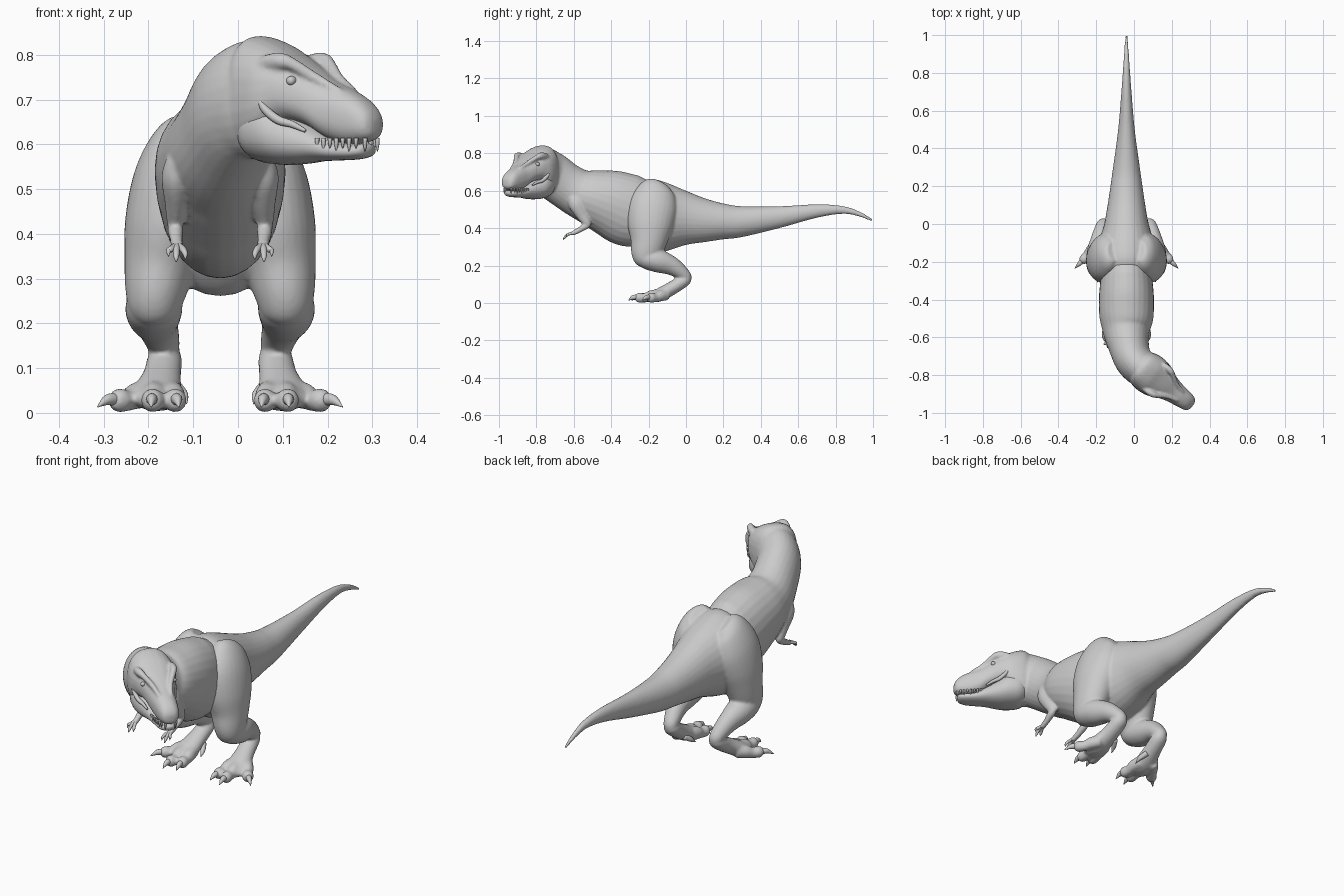
import bpy, bmesh, math
from mathutils import Vector

CX = -0.04                     # body centre line
UP, XA = Vector((0, 0, 1)), Vector((1, 0, 0))


def spline(pts, steps):
    """Catmull-Rom through tuples of any length."""
    pts = [Vector(p) for p in pts]
    out = []
    for i in range(len(pts) - 1):
        a, b, c, d = pts[max(i - 1, 0)], pts[i], pts[i + 1], pts[min(i + 2, len(pts) - 1)]
        for k in range(steps):
            t = k / steps
            out.append(0.5 * (2 * b + (c - a) * t + (2 * a - 5 * b + 4 * c - d) * t * t
                              + (3 * b - a - 3 * c + d) * t ** 3))
    return out + [pts[-1]]


def loft(bm, sections, steps=5, n=28, power=2.0, side=None, level=False):
    """Skin rings (x, y, z, half width, half height) along a smooth path."""
    rows = spline(sections, steps)
    ctr = [Vector(r[:3]) for r in rows]
    rings = []
    for i, r in enumerate(rows):
        t = ctr[min(i + 1, len(ctr) - 1)] - ctr[max(i - 1, 0)]
        if level:
            t.z = 0
        t.normalize()
        s = (side - t * side.dot(t)).normalized() if side else t.cross(UP).normalized()
        u = s.cross(t)
        w, h = max(r[3], 0.001), max(r[4], 0.001)
        ring = []
        for k in range(n):
            a = 2 * math.pi * k / n
            c, q = math.cos(a), math.sin(a)
            e = 2 / power
            ring.append(bm.verts.new(ctr[i] + s * math.copysign(abs(c) ** e, c) * w
                                     + u * math.copysign(abs(q) ** e, q) * h))
        rings.append(ring)
    faces = [bm.faces.new(rings[0]), bm.faces.new(rings[-1])]
    for a, b in zip(rings, rings[1:]):
        for k in range(n):
            faces.append(bm.faces.new((a[k], a[(k + 1) % n], b[(k + 1) % n], b[k])))
    bmesh.ops.recalc_face_normals(bm, faces=faces)


def part(name, bm, voxel=0, smooth=4):
    me = bpy.data.meshes.new(name)
    bm.to_mesh(me)
    bm.free()
    me.polygons.foreach_set("use_smooth", [True] * len(me.polygons))
    ob = bpy.data.objects.new(name, me)
    bpy.context.collection.objects.link(ob)
    if voxel:
        m = ob.modifiers.new("blend", 'REMESH')
        m.mode, m.voxel_size, m.use_smooth_shade = 'VOXEL', voxel, True
        m = ob.modifiers.new("soften", 'SMOOTH')
        m.factor, m.iterations = 0.5, smooth
    return ob


def level_rows(rows):
    """(y, top, bottom, half width) -> loft sections on the centre line."""
    return [(CX, y, (t + b) / 2, w, (t - b) / 2) for y, t, b, w in rows]


def head(s, lat, z):
    """Head space: s forward, lat to the animal's left, turned to one side."""
    return (0.14 + 0.8 * s + 0.6 * lat, -0.835 - 0.6 * s + 0.8 * lat, z)


def head_rows(rows):
    return [head(s, 0, (t + b) / 2) + (w, (t - b) / 2) for s, t, b, w in rows]


def mir(m, rows):
    return [(CX + m * r[0],) + tuple(r[1:]) for r in rows]


# Hindquarters: pelvis, tail and legs blended together
bm = bmesh.new()
loft(bm, level_rows([
    (-0.275, 0.61, 0.36, 0.10), (-0.25, 0.645, 0.31, 0.135), (-0.19, 0.664, 0.262, 0.155),
    (-0.11, 0.645, 0.275, 0.15), (0, 0.60, 0.31, 0.118), (0.1, 0.56, 0.325, 0.10),
    (0.2, 0.532, 0.34, 0.085), (0.3, 0.517, 0.352, 0.071), (0.5, 0.517, 0.40, 0.044),
    (0.7, 0.527, 0.455, 0.027), (0.84, 0.518, 0.476, 0.017), (0.93, 0.488, 0.46, 0.011),
    (1.0, 0.447, 0.432, 0.006)]), level=True)
for m in (-1, 1):
    # thigh
    loft(bm, mir(m, [
        (0.07, -0.14, 0.635, 0.035, 0.06), (0.088, -0.155, 0.60, 0.065, 0.10),
        (0.108, -0.175, 0.52, 0.086, 0.128), (0.12, -0.19, 0.42, 0.093, 0.124),
        (0.135, -0.20, 0.33, 0.08, 0.098), (0.145, -0.215, 0.26, 0.066, 0.08),
        (0.147, -0.222, 0.215, 0.05, 0.055), (0.147, -0.222, 0.195, 0.02, 0.02)]), side=XA)
    # shin
    loft(bm, mir(m, [
        (0.147, -0.255, 0.25, 0.03, 0.03), (0.147, -0.22, 0.24, 0.06, 0.055),
        (0.148, -0.15, 0.225, 0.062, 0.062), (0.14, -0.075, 0.197, 0.047, 0.05),
        (0.127, -0.015, 0.155, 0.037, 0.036), (0.123, 0.005, 0.13, 0.03, 0.028),
        (0.123, 0.01, 0.115, 0.015, 0.015)]), side=XA)
    # upper foot
    loft(bm, mir(m, [
        (0.123, 0.01, 0.145, 0.02, 0.018), (0.123, -0.005, 0.125, 0.037, 0.034),
        (0.13, -0.07, 0.082, 0.043, 0.036), (0.14, -0.14, 0.044, 0.055, 0.036),
        (0.14, -0.19, 0.03, 0.05, 0.026), (0.14, -0.21, 0.026, 0.03, 0.015)]), side=XA)
    # toes
    for x0, y0, x1, y1 in [(0.11, -0.13, 0.098, -0.255), (0.145, -0.14, 0.152, -0.272),
                           (0.16, -0.10, 0.238, -0.205)]:
        dx, dy = x1 - x0, y1 - y0
        loft(bm, mir(m, [(x0 + dx * t, y0 + dy * t, z, w, h) for t, z, w, h in [
            (0, 0.045, 0.026, 0.03), (0.35, 0.038, 0.028, 0.03), (0.6, 0.028, 0.024, 0.024),
            (0.85, 0.028, 0.026, 0.027), (1, 0.028, 0.014, 0.016)]]), n=16)
part("hindquarters", bm, 0.007, 4)

# Torso, neck, upper head and arms blended together
bm = bmesh.new()
loft(bm, level_rows([
    (-0.1, 0.61, 0.35, 0.09), (-0.2, 0.65, 0.31, 0.125), (-0.3, 0.686, 0.30, 0.138),
    (-0.4, 0.712, 0.35, 0.146), (-0.5, 0.716, 0.41, 0.142)]) + [
    (CX, -0.575, 0.588, 0.122, 0.13), (-0.027, -0.65, 0.632, 0.106, 0.123),
    (-0.002, -0.72, 0.682, 0.10, 0.127), (0.045, -0.768, 0.70, 0.097, 0.135),
    (0.09, -0.80, 0.70, 0.08, 0.11)])
# upper head with boxy sections
loft(bm, head_rows([
    (-0.16, 0.81, 0.60, 0.075), (-0.12, 0.842, 0.575, 0.10), (-0.06, 0.828, 0.60, 0.108),
    (-0.01, 0.80, 0.645, 0.096), (0.04, 0.772, 0.640, 0.076), (0.09, 0.742, 0.612, 0.061),
    (0.14, 0.722, 0.600, 0.053), (0.18, 0.700, 0.604, 0.046), (0.204, 0.676, 0.612, 0.035),
    (0.213, 0.655, 0.625, 0.015)]), power=2.4, level=True)
for m in (-1, 1):
    # brow ridge running onto the snout
    loft(bm, [head(s, m * l, z) + (w, h) for s, l, z, w, h in [
        (-0.07, 0.075, 0.765, 0.012, 0.012), (-0.035, 0.08, 0.782, 0.016, 0.018),
        (0.005, 0.078, 0.786, 0.017, 0.019), (0.03, 0.068, 0.778, 0.014, 0.014),
        (0.075, 0.042, 0.747, 0.012, 0.012), (0.13, 0.028, 0.718, 0.008, 0.008)]], n=14)
    # upper arm and forearm
    loft(bm, mir(m, [
        (0.09, -0.60, 0.565, 0.03, 0.035), (0.097, -0.585, 0.525, 0.034, 0.042),
        (0.098, -0.555, 0.47, 0.026, 0.033), (0.10, -0.528, 0.425, 0.019, 0.022),
        (0.10, -0.52, 0.408, 0.01, 0.012)]), side=XA, n=16)
    loft(bm, mir(m, [
        (0.10, -0.517, 0.42, 0.012, 0.012), (0.10, -0.535, 0.412, 0.018, 0.018),
        (0.098, -0.57, 0.39, 0.015, 0.015), (0.096, -0.60, 0.375, 0.014, 0.013),
        (0.096, -0.615, 0.368, 0.015, 0.01)]), side=XA, n=16)
part("torso_neck_and_head", bm, 0.006, 4)

# Lower jaw
bm = bmesh.new()
loft(bm, head_rows([
    (-0.14, 0.69, 0.59, 0.06), (-0.10, 0.71, 0.562, 0.093), (-0.04, 0.70, 0.554, 0.099),
    (0.01, 0.665, 0.556, 0.083), (0.06, 0.636, 0.562, 0.064), (0.11, 0.609, 0.564, 0.050),
    (0.155, 0.602, 0.566, 0.043), (0.185, 0.602, 0.572, 0.032), (0.196, 0.597, 0.583, 0.012)]),
    power=2.3, level=True)
part("lower_jaw", bm)

# Eyes, mouth-corner folds and teeth
eyes, folds, teeth = bmesh.new(), bmesh.new(), bmesh.new()
for m in (-1, 1):
    loft(eyes, [head(0.028, m * l, 0.742) + (r, r) for l, r in [
        (0.06, 0.010), (0.072, 0.0105), (0.079, 0.009), (0.083, 0.004)]],
        n=14, steps=3)
    loft(folds, [head(s, m * l, z) + (w, w) for s, l, z, w in [
        (-0.045, 0.098, 0.708, 0.004), (-0.03, 0.095, 0.68, 0.009), (0.0, 0.085, 0.655, 0.01),
        (0.03, 0.073, 0.645, 0.008), (0.06, 0.062, 0.63, 0.004)]], n=10)
    for i in range(8):
        s = 0.085 + 0.016 * i
        lat = m * (0.052 - 0.0025 * i if i < 6 else 0.035 - 0.012 * (i - 6))
        ln = 0.024 if i % 2 else 0.017
        x, y, z = head(s, lat, 0.614)
        loft(teeth, [(x, y, z, 0.005, 0.005), (x, y, z - ln * 0.6, 0.0045, 0.0045),
                     (x, y, z - ln - 0.006, 0.001, 0.001)], n=8, steps=2, side=XA)
part("eyes", eyes)
part("mouth_folds", folds)
part("teeth", teeth)

# Fingers and claws
fingers, claws = bmesh.new(), bmesh.new()
for m in (-1, 1):
    for x1, y1, z1 in [(0.078, -0.648, 0.343), (0.098, -0.655, 0.337), (0.115, -0.64, 0.35)]:
        loft(fingers, mir(m, [(0.096, -0.60, 0.376, 0.008, 0.008),
             ((0.096 + x1) / 2 + (x1 - 0.096) * 0.2, -0.63, 0.366, 0.0075, 0.0075),
             (x1, y1 + 0.005, z1 + 0.012, 0.006, 0.006), (x1, y1, z1, 0.001, 0.001)]),
             n=10, side=XA)
    for x0, y0, x1, y1 in [(0.099, -0.243, 0.092, -0.292), (0.152, -0.26, 0.154, -0.308),
                           (0.23, -0.192, 0.274, -0.235)]:
        loft(claws, mir(m, [(x0, y0, 0.03, 0.013, 0.014),
             ((x0 + x1) / 2, (y0 + y1) / 2, 0.029, 0.011, 0.012),
             (x1, y1, 0.013, 0.001, 0.001)]), n=12)
    # small rear spur toe
    loft(claws, mir(m, [(0.10, -0.07, 0.06, 0.014, 0.014), (0.082, -0.10, 0.04, 0.011, 0.011),
                        (0.075, -0.125, 0.02, 0.001, 0.001)]), n=12)
part("fingers", fingers)
part("claws", claws)
